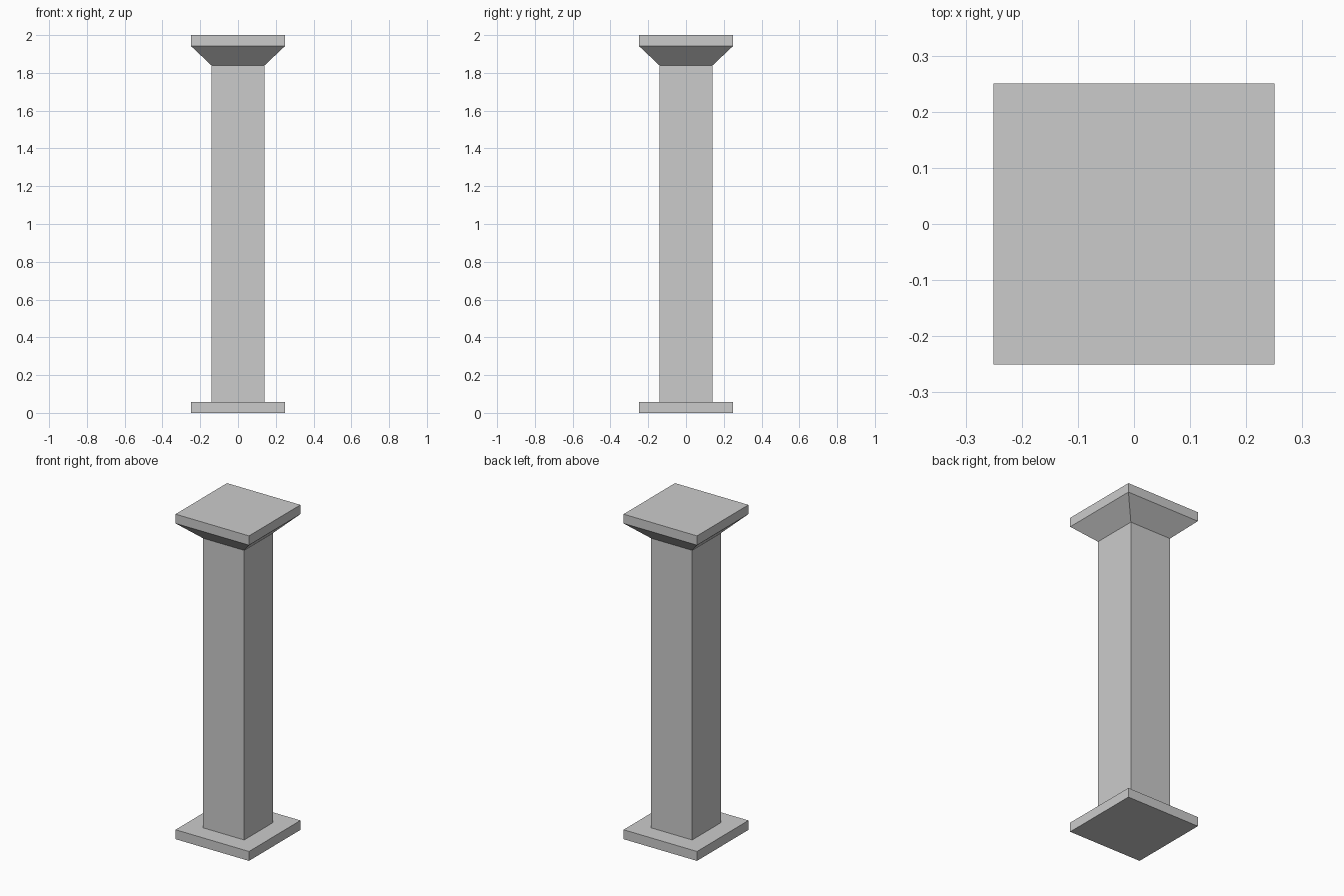
import bpy, bmesh

if "Cube" in bpy.data.objects:
    bpy.data.objects.remove(bpy.data.objects["Cube"])

FOOT = 0.25    # half width of base and top slabs
SHAFT = 0.141  # half width of shaft

# Square pillar outline from bottom to top: (half width, height)
profile = [
    (FOOT, 0.0), (FOOT, 0.058),      # base slab
    (SHAFT, 0.058), (SHAFT, 1.84),   # shaft
    (FOOT, 1.943), (FOOT, 2.0),      # flared capital and top slab
]

bm = bmesh.new()


def square_ring(half, z):
    corners = ((-1, -1), (1, -1), (1, 1), (-1, 1))
    return [bm.verts.new((sx * half, sy * half, z)) for sx, sy in corners]


rings = [square_ring(half, z) for half, z in profile]

# Walls between neighbouring rings
for low, high in zip(rings, rings[1:]):
    for i in range(4):
        j = (i + 1) % 4
        bm.faces.new((low[i], low[j], high[j], high[i]))

# Underside and top
bm.faces.new(rings[0][::-1])
bm.faces.new(rings[-1])
bmesh.ops.recalc_face_normals(bm, faces=bm.faces)

mesh = bpy.data.meshes.new("pillar")
bm.to_mesh(mesh)
bm.free()
bpy.context.collection.objects.link(bpy.data.objects.new("pillar", mesh))
